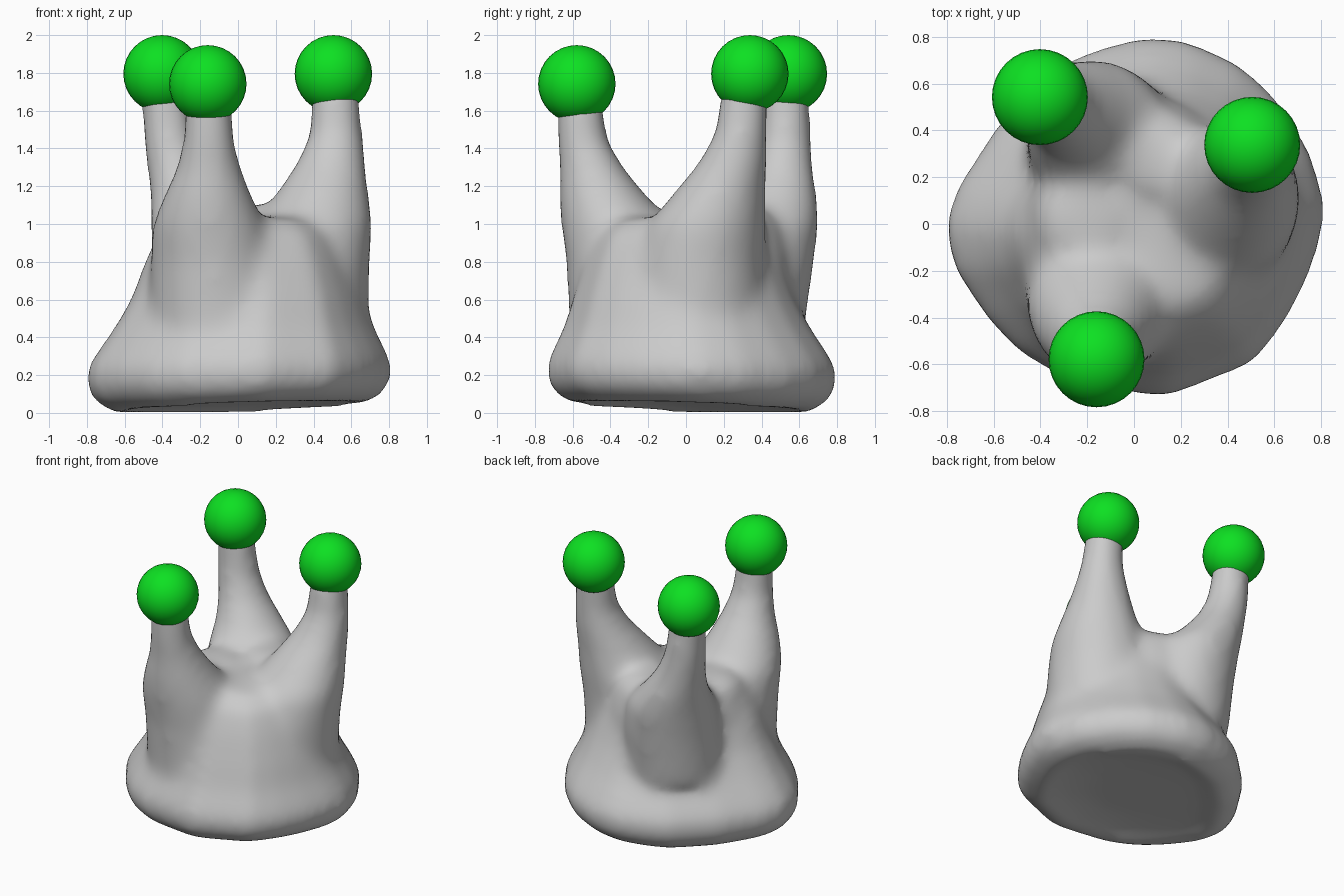
import bpy, bmesh
from math import cos, sin, tau
from mathutils import Vector

cube = bpy.data.objects.get("Cube")
if cube:
    bpy.data.objects.remove(cube, do_unlink=True)


def material(name, colour):
    m = bpy.data.materials.new(name)
    m.use_nodes = True
    m.diffuse_color = (*colour, 1)
    m.node_tree.nodes["Principled BSDF"].inputs["Base Color"].default_value = (*colour, 1)
    return m


grey = material("stone grey", (0.6, 0.6, 0.6))
green = material("bright green", (0.004, 0.75, 0.016))


def loft(bm, rings):
    """Closed skin through rings of equal point count."""
    loops = [[bm.verts.new(p) for p in ring] for ring in rings]
    for a, b in zip(loops, loops[1:]):
        for i in range(len(a)):
            j = (i + 1) % len(a)
            bm.faces.new((a[i], a[j], b[j], b[i]))
    bm.faces.new(loops[0][::-1])
    bm.faces.new(loops[-1])


def circle(x, y, z, r, n=24):
    return [(x + r * cos(tau * i / n), y + r * sin(tau * i / n), z) for i in range(n)]


# Uneven footprint of the base, counter-clockwise
outline = [(.81, .1), (.75, .31), (.61, .53), (.45, .68), (.23, .78), (.05, .8),
           (-.15, .75), (-.32, .68), (-.58, .43), (-.76, .15), (-.81, 0), (-.77, -.19),
           (-.63, -.4), (-.5, -.54), (-.3, -.66), (0, -.72), (.13, -.74), (.36, -.65),
           (.51, -.59), (.64, -.42), (.73, -.25), (.8, -.05)]

# Height and scale of the body from the shallow underside up to the crown
profile = [(.045, .4), (.025, .66), (-.012, .8), (.05, .94), (.13, 1), (.23, 1.005),
           (.31, .955), (.45, .855), (.6, .77), (.8, .68), (.95, .59), (1.03, .45),
           (1.04, .22)]


def body_ring(z, s):
    shift = min(1, max(0, (z - .2) / .4))
    lift = max(0, 1 - z / .4)
    return [(x * s + .05 * shift, y * s - .035 * shift, z + lift * (.03 + .03 * (x - y)))
            for x, y in outline]


# Prongs: rings of x, y, z, radius from the foot to the tip
prongs = [
    # front
    [(-.1, -.25, .45, .37), (-.13, -.3, .8, .335), (-.155, -.365, 1.0, .3),
     (-.16, -.44, 1.15, .235), (-.155, -.5, 1.3, .172), (-.155, -.55, 1.45, .137),
     (-.16, -.57, 1.74, .121)],
    # left
    [(.32, .05, .45, .37), (.35, .07, .8, .35), (.4, .11, 1.0, .315),
     (.45, .18, 1.17, .243), (.495, .25, 1.33, .183), (.52, .29, 1.48, .143),
     (.515, .32, 1.79, .121)],
    # back
    [(-.13, .3, .45, .33), (-.14, .36, .8, .32), (-.17, .41, 1.0, .295),
     (-.25, .48, 1.15, .217), (-.32, .51, 1.3, .165), (-.365, .525, 1.45, .14),
     (-.4, .535, 1.79, .121)],
]

# Saddles joining the back prong to the left and front prongs
saddles = [[(x, y, .45, .28), (x, y, .85, .26), (x, y, 1.02, .21), (x, y, top, .11)]
           for x, y, top in ((.1, .27, 1.1), (-.2, .02, 1.07))]

bm = bmesh.new()
loft(bm, [body_ring(z, s) for z, s in profile])
for rings in prongs + saddles:
    loft(bm, [circle(*ring) for ring in rings])
bmesh.ops.recalc_face_normals(bm, faces=bm.faces)
mesh = bpy.data.meshes.new("body")
bm.to_mesh(mesh)
bm.free()
mesh.materials.append(grey)
body = bpy.data.objects.new("body", mesh)
bpy.context.collection.objects.link(body)

# Fuse the parts into one soft skin
remesh = body.modifiers.new("fuse", 'REMESH')
remesh.mode = 'VOXEL'
remesh.voxel_size = .03
remesh.use_smooth_shade = True
soften = body.modifiers.new("soften", 'SMOOTH')
soften.factor = .5
soften.iterations = 30
bpy.context.view_layer.objects.active = body
for name in ("fuse", "soften"):
    bpy.ops.object.modifier_apply(modifier=name)

# Balls on the prong tips
tips = {"front": (-.16, -.578, 1.742), "left": (.505, .338, 1.795), "back": (-.402, .542, 1.795)}
for name, centre in tips.items():
    bm = bmesh.new()
    bmesh.ops.create_uvsphere(bm, u_segments=32, v_segments=16, radius=.205)
    for f in bm.faces:
        f.smooth = True
    mesh = bpy.data.meshes.new(name + "_ball")
    bm.to_mesh(mesh)
    bm.free()
    mesh.materials.append(green)
    ball = bpy.data.objects.new(name + "_ball", mesh)
    ball.location = Vector(centre)
    bpy.context.collection.objects.link(ball)
